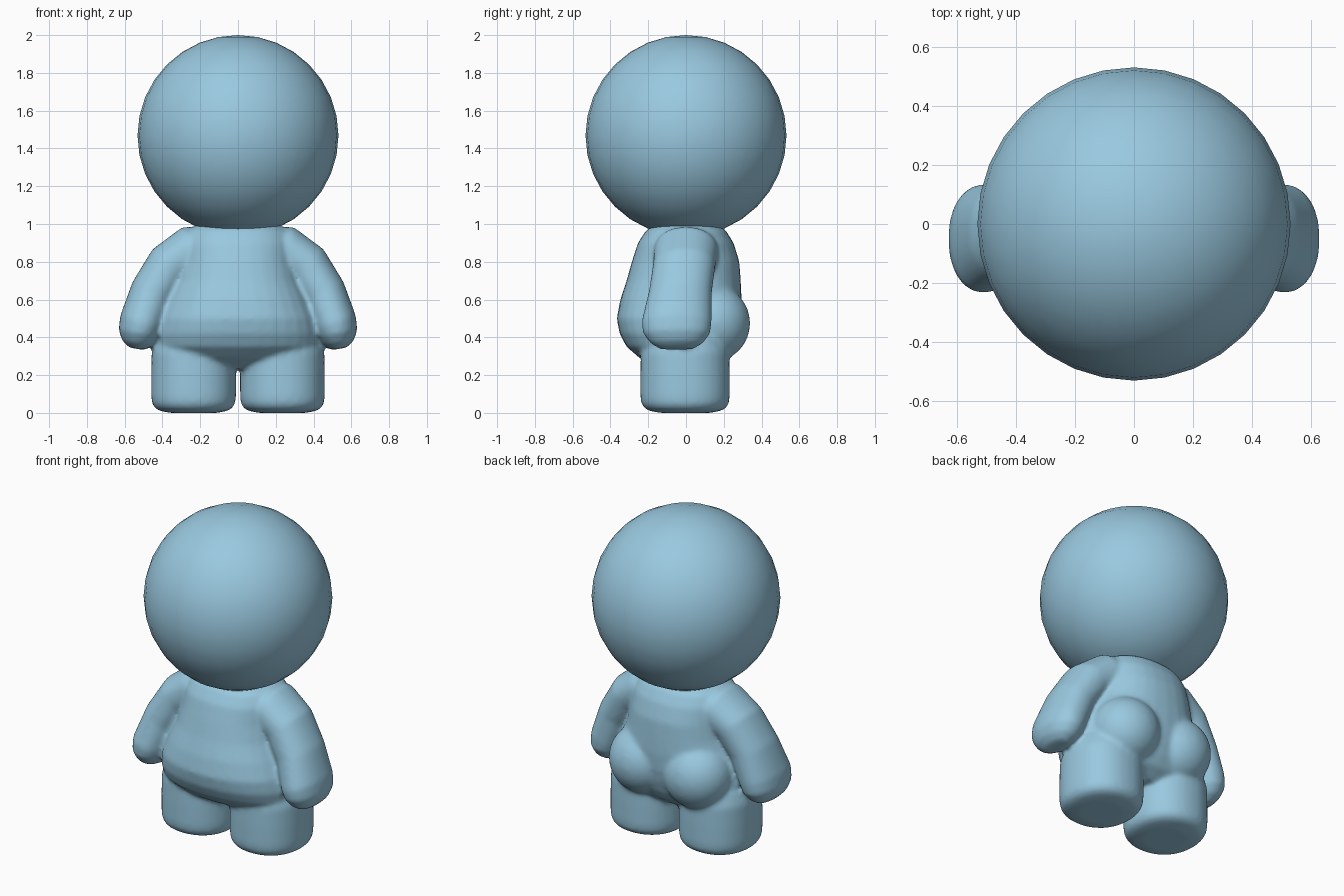
import bpy, bmesh, math
from mathutils import Vector, Matrix

if "Cube" in bpy.data.objects:
    bpy.data.objects.remove(bpy.data.objects["Cube"])

blue = bpy.data.materials.new("light_blue")
blue.diffuse_color = (0.32, 0.58, 0.74, 1)
blue.use_nodes = True
blue.node_tree.nodes["Principled BSDF"].inputs["Base Color"].default_value = blue.diffuse_color


def oval(centre, u, v, power=2.0, n=32):
    """Closed superellipse ring spanned by half-axes u and v."""
    pts = []
    for i in range(n):
        a = 2 * math.pi * i / n
        c, s = math.cos(a), math.sin(a)
        c = math.copysign(abs(c) ** (2 / power), c)
        s = math.copysign(abs(s) ** (2 / power), s)
        pts.append(Vector(centre) + u * c + v * s)
    return pts


def loft(bm, rings):
    """Closed tube through the rings, capped at both ends."""
    loops = [[bm.verts.new(p) for p in r] for r in rings]
    n = len(loops[0])
    for a, b in zip(loops, loops[1:]):
        for i in range(n):
            j = (i + 1) % n
            bm.faces.new((a[i], a[j], b[j], b[i]))
    bm.faces.new(loops[0][::-1])
    bm.faces.new(loops[-1])


X, Y = Vector((1, 0, 0)), Vector((0, 1, 0))
bm = bmesh.new()

# torso: height, half width, front, back
torso = [(0.235, 0.16, -0.14, 0.14), (0.29, 0.36, -0.245, 0.215),
         (0.35, 0.43, -0.315, 0.25), (0.42, 0.435, -0.352, 0.275),
         (0.50, 0.42, -0.367, 0.29), (0.60, 0.38, -0.348, 0.295),
         (0.70, 0.335, -0.315, 0.29), (0.80, 0.31, -0.287, 0.283),
         (0.90, 0.30, -0.255, 0.252), (0.965, 0.27, -0.212, 0.212),
         (1.0, 0.21, -0.165, 0.165)]
loft(bm, [oval((0, (f + b) / 2, z), X * w, Y * (b - f) / 2, 2.25)
          for z, w, f, b in torso])

# arm path: x, y, z, half thickness, half depth
arm = [(0.12, 0, 0.86, 0.12, 0.15), (0.25, 0, 0.855, 0.137, 0.17),
       (0.36, -0.01, 0.78, 0.127, 0.165), (0.45, -0.03, 0.64, 0.121, 0.167),
       (0.51, -0.05, 0.48, 0.119, 0.186), (0.524, -0.05, 0.42, 0.110, 0.177),
       (0.53, -0.05, 0.37, 0.083, 0.14), (0.535, -0.05, 0.339, 0.04, 0.09)]
# leg: height, radius scale
leg = [(0.0, 0.55), (0.01, 0.78), (0.022, 0.9), (0.05, 0.98), (0.09, 1.0),
       (0.2, 1.0), (0.32, 0.99), (0.4, 0.88)]

for side in (-1, 1):
    # arms
    rings = []
    for i, (x, y, z, t, d) in enumerate(arm):
        p, q = arm[max(i - 1, 0)], arm[min(i + 1, len(arm) - 1)]
        tan = Vector((side * (q[0] - p[0]), 0, q[2] - p[2])).normalized()
        normal = Vector((tan.z, 0, -tan.x))
        rings.append(oval((side * x, y, z), normal * t, Y * d, 2.15))
    loft(bm, rings)
    # legs
    loft(bm, [oval((side * 0.235, -0.005, z), X * 0.225 * s, Y * 0.237 * s, 2.2)
              for z, s in leg])
    # rounded buttocks
    bmesh.ops.create_uvsphere(
        bm, u_segments=32, v_segments=16, radius=1,
        matrix=Matrix.Translation((side * 0.185, 0.14, 0.475))
        @ Matrix.Diagonal((0.205, 0.2, 0.205, 1)))

bmesh.ops.recalc_face_normals(bm, faces=bm.faces)
mesh = bpy.data.meshes.new("body")
bm.to_mesh(mesh)
bm.free()
body = bpy.data.objects.new("body", mesh)
bpy.context.collection.objects.link(body)
mesh.materials.append(blue)

# fuse the parts into one soft vinyl-like skin
remesh = body.modifiers.new("fuse", 'REMESH')
remesh.mode = 'VOXEL'
remesh.voxel_size = 0.0125
remesh.use_smooth_shade = True
smooth = body.modifiers.new("soften", 'SMOOTH')
smooth.factor = 0.5
smooth.iterations = 12

# head
bpy.ops.mesh.primitive_uv_sphere_add(segments=32, ring_count=16, radius=0.532,
                                     location=(0, 0, 1.468))
head = bpy.context.object
head.name = "head"
head.data.materials.append(blue)
bpy.ops.object.shade_smooth()
